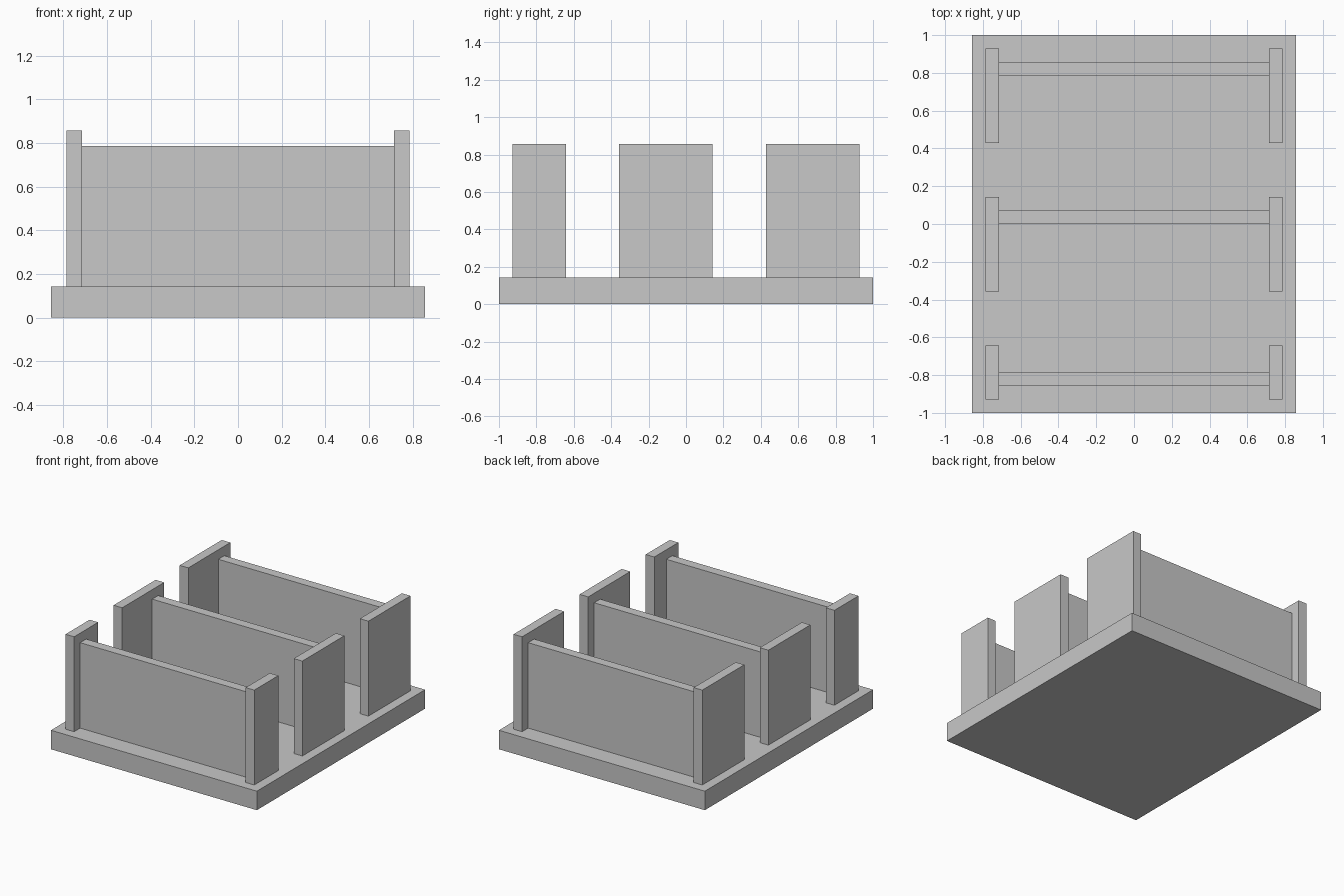
import bpy

default = bpy.data.objects.get("Cube")
if default:
    bpy.data.objects.remove(default, do_unlink=True)

# All dimensions are whole multiples of one module
U = 1 / 14

grey = bpy.data.materials.new("light grey")
grey.use_nodes = True
colour = (0.58, 0.58, 0.58, 1)
grey.diffuse_color = colour
grey.node_tree.nodes["Principled BSDF"].inputs["Base Color"].default_value = colour


def box(name, x, y, z):
    """Box spanning the (low, high) module ranges on each axis."""
    spans = (x, y, z)
    bpy.ops.mesh.primitive_cube_add(size=1)
    obj = bpy.context.object
    obj.name = name
    obj.location = [(lo + hi) / 2 * U for lo, hi in spans]
    obj.scale = [(hi - lo) * U for lo, hi in spans]
    bpy.ops.object.transform_apply(location=True, scale=True)
    obj.data.materials.append(grey)
    return obj


# Base slab
box("base", (-12, 12), (-14, 14), (0, 2))

# Each row: a cross panel held between two side panels
rows = {
    "front": ((-13, -9), (-12, -11)),
    "middle": ((-5, 2), (0, 1)),
    "back": ((6, 13), (11, 12)),
}
for row, (side_y, panel_y) in rows.items():
    box(row + "_cross_panel", (-10, 10), panel_y, (2, 11))
    box(row + "_left_side_panel", (10, 11), side_y, (2, 12))
    box(row + "_right_side_panel", (-11, -10), side_y, (2, 12))
